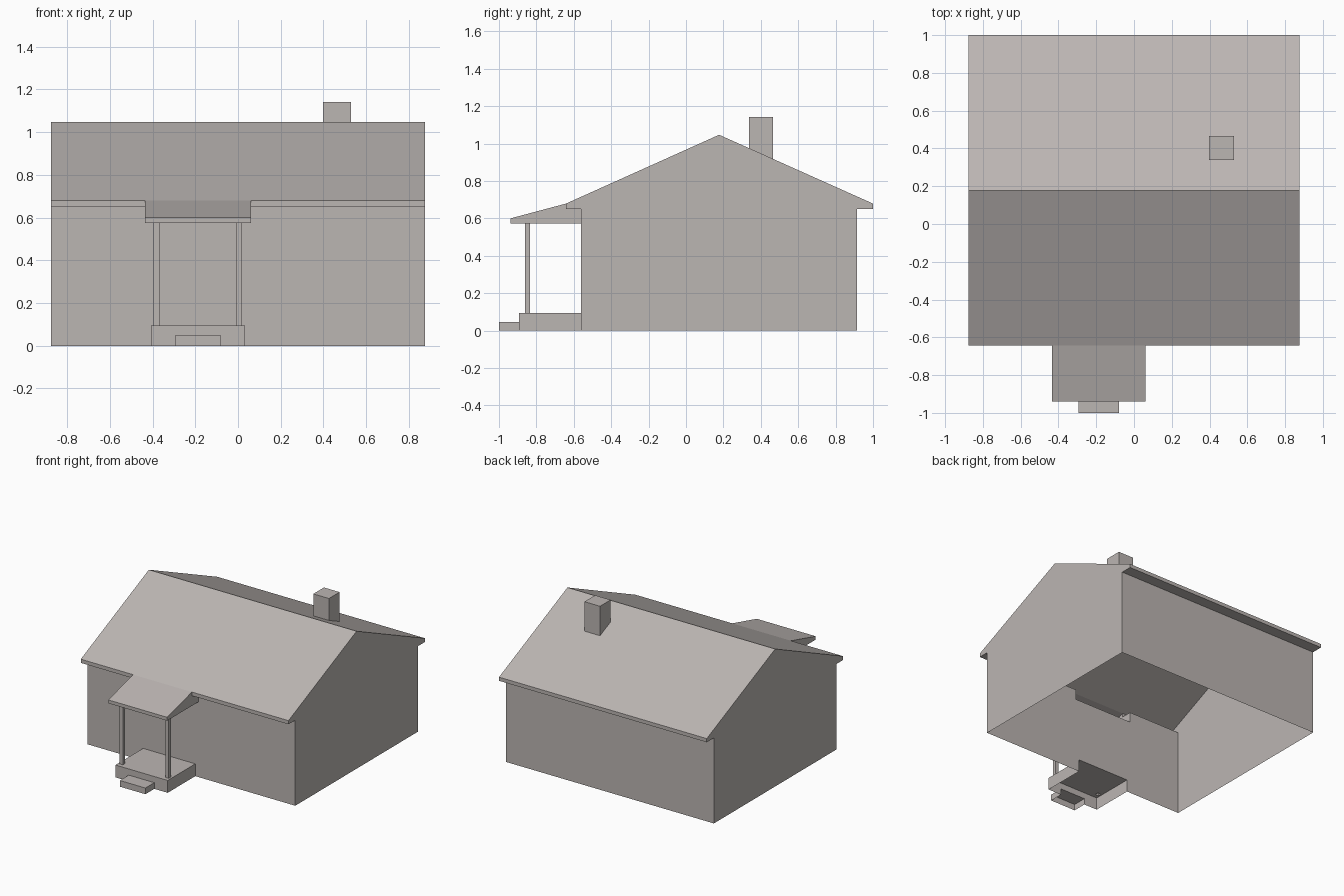
import bpy, bmesh
from mathutils import Vector

default_cube = bpy.data.objects.get("Cube")
if default_cube:
    bpy.data.objects.remove(default_cube, do_unlink=True)

# One warm grey for the whole house
stone = bpy.data.materials.new("warm_grey")
stone.use_nodes = True
COLOUR = (0.50, 0.465, 0.448, 1)
stone.diffuse_color = COLOUR
stone.node_tree.nodes["Principled BSDF"].inputs["Base Color"].default_value = COLOUR


def add_face(bm, points, out):
    face = bm.faces.new([bm.verts.new(p) for p in points])
    face.normal_update()
    if face.normal.dot(Vector(out)) < 0:
        face.normal_flip()


def shell(name, x0, x1, profile, open_edges=(), holes={}):
    """Hollow prism along x from a counter-clockwise (y, z) profile.
    Edges in open_edges get no face. holes maps an edge to rectangles
    (x from, x to, a from, a to), a being z on upright edges and y elsewhere."""
    bm = bmesh.new()
    for x, side in ((x0, -1), (x1, 1)):
        add_face(bm, [(x, y, z) for y, z in profile], (side, 0, 0))
    for i, p in enumerate(profile):
        if i in open_edges:
            continue
        q = profile[(i + 1) % len(profile)]
        axis = 1 if p[0] == q[0] else 0
        span = q[axis] - p[axis]
        cuts = [(a, b, *sorted(((c - p[axis]) / span, (d - p[axis]) / span)))
                for a, b, c, d in holes.get(i, ())]
        xs = sorted({x0, x1}.union(*[c[:2] for c in cuts]))
        ts = sorted({0.0, 1.0}.union(*[c[2:] for c in cuts]))
        at = lambda x, t: (x, p[0] + (q[0] - p[0]) * t, p[1] + (q[1] - p[1]) * t)
        for a, b in zip(xs, xs[1:]):
            for s, t in zip(ts, ts[1:]):
                x, m = (a + b) / 2, (s + t) / 2
                if any(c[0] < x < c[1] and c[2] < m < c[3] for c in cuts):
                    continue
                add_face(bm, [at(a, s), at(b, s), at(b, t), at(a, t)],
                         (0, q[1] - p[1], p[0] - q[0]))
    bmesh.ops.remove_doubles(bm, verts=bm.verts[:], dist=0.0001)
    mesh = bpy.data.meshes.new(name)
    bm.to_mesh(mesh)
    bm.free()
    mesh.materials.append(stone)
    obj = bpy.data.objects.new(name, mesh)
    bpy.context.collection.objects.link(obj)
    return obj


def block(y0, y1, z0, z1):
    """Rectangle profile: edges are bottom, back, top, front."""
    return [(y0, z0), (y1, z0), (y1, z1), (y0, z1)]


# Shared measurements
HALF = 0.875
FRONT, BACK = -0.561, 0.914
EAVE_FRONT, EAVE_BACK = -0.642, 1.0
SOFFIT, EAVE = 0.651, 0.679
RIDGE = (0.177, 1.047)
PORCH_X = (-0.435, 0.061)
PORCH_LOW = 0.574
BASE_X, BASE_FRONT, BASE_TOP = (-0.407, 0.033), -0.893, 0.094
STEP_X, STEP_TOP = (-0.295, -0.08), 0.047
POST_Y = (-0.861, -0.834)
POSTS = {"right_post": (-0.395, -0.367), "left_post": (-0.009, 0.019)}
post_holes = [(*x, *POST_Y) for x in POSTS.values()]

# Walls, open to the porch and the roof space
shell("walls", -HALF, HALF, block(FRONT, BACK, 0, SOFFIT), (0, 2),
      {3: [(*PORCH_X, PORCH_LOW, SOFFIT), (*BASE_X, 0, BASE_TOP)]})

# Gable roof with boxed eaves
CHIMNEY_X, CHIMNEY_Y = (0.398, 0.529), (0.338, 0.466)
shell("gable_roof", -HALF, HALF,
      [(EAVE_FRONT, SOFFIT), (FRONT, SOFFIT), (BACK, SOFFIT), (EAVE_BACK, SOFFIT),
       (EAVE_BACK, EAVE), RIDGE, (EAVE_FRONT, EAVE)], (1,),
      {0: [(*PORCH_X, EAVE_FRONT, FRONT)],
       4: [(*CHIMNEY_X, *CHIMNEY_Y)],
       6: [(*PORCH_X, SOFFIT, EAVE)]})

# Chimney, its foot following the back slope
slope = (EAVE - RIDGE[1]) / (EAVE_BACK - RIDGE[0])
foot = [(y, RIDGE[1] + slope * (y - RIDGE[0])) for y in CHIMNEY_Y]
shell("chimney", *CHIMNEY_X, foot + [(CHIMNEY_Y[1], 1.142), (CHIMNEY_Y[0], 1.142)], (0,))

# Porch roof running out from the eave
shell("porch_roof", *PORCH_X,
      [(-0.939, PORCH_LOW), (FRONT, PORCH_LOW), (FRONT, SOFFIT),
       (EAVE_FRONT, SOFFIT), (EAVE_FRONT, EAVE), (-0.939, 0.6)], (1, 2, 3),
      {0: post_holes})

# Porch base, step and posts
shell("porch_base", *BASE_X, block(BASE_FRONT, FRONT, 0, BASE_TOP), (0, 1),
      {2: post_holes, 3: [(*STEP_X, 0, STEP_TOP)]})
shell("porch_step", *STEP_X, block(-1.0, BASE_FRONT, 0, STEP_TOP), (0, 1))
for post_name, post_x in POSTS.items():
    shell(post_name, *post_x, block(*POST_Y, BASE_TOP, PORCH_LOW), (0, 2))
